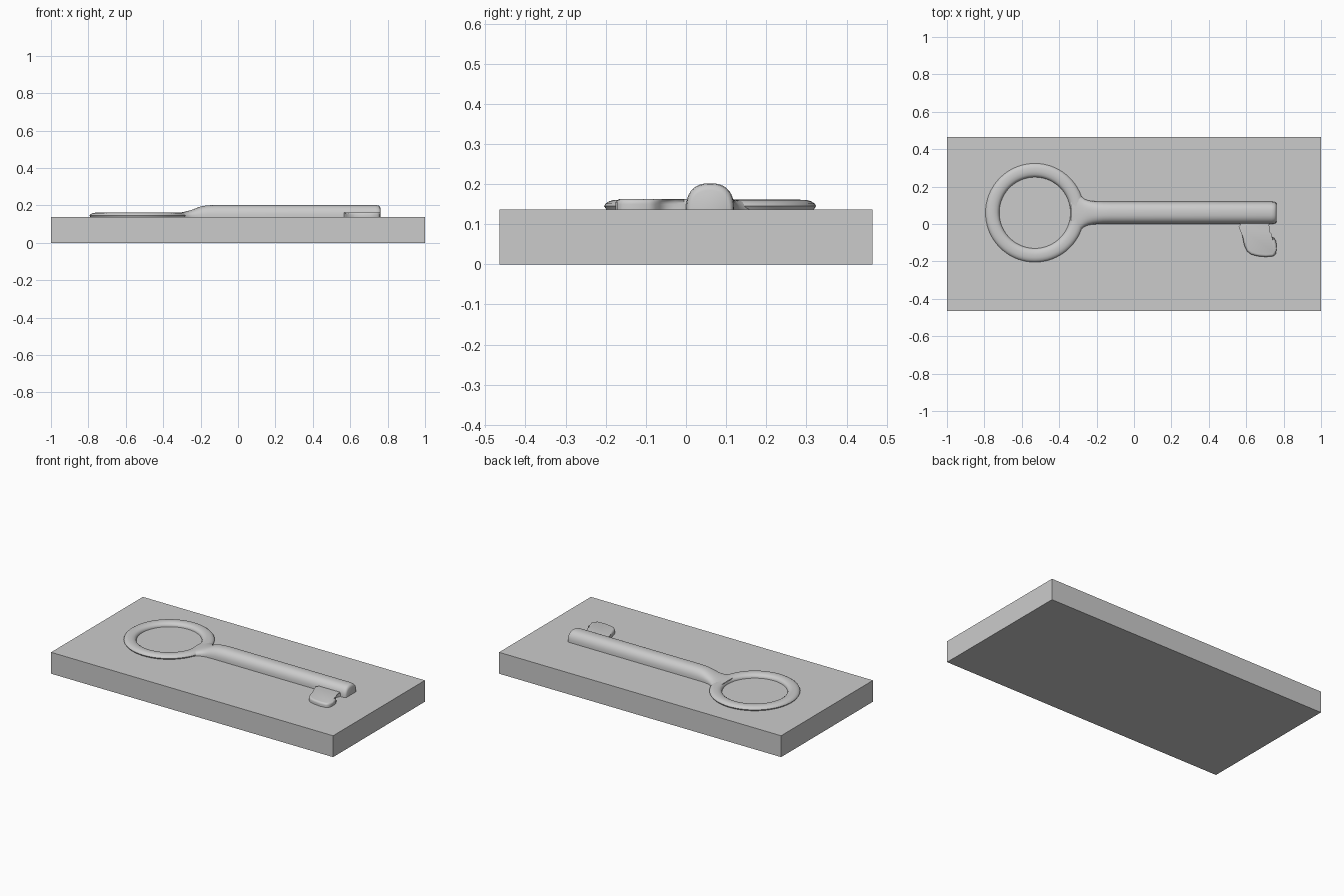
import bpy, bmesh
from math import cos, sin, pi, radians

if "Cube" in bpy.data.objects:
    bpy.data.objects.remove(bpy.data.objects["Cube"])

TOP = 0.137      # top of the slab
SINK = 0.003     # how far the relief parts sit inside the slab
KEY_Y = 0.06     # centre line of the key


def finish(name, bm, smooth=True):
    bmesh.ops.recalc_face_normals(bm, faces=bm.faces[:])
    mesh = bpy.data.meshes.new(name)
    bm.to_mesh(mesh)
    bm.free()
    ob = bpy.data.objects.new(name, mesh)
    bpy.context.collection.objects.link(ob)
    if smooth:
        bpy.ops.object.select_all(action='DESELECT')
        ob.select_set(True)
        bpy.context.view_layer.objects.active = ob
        bpy.ops.object.shade_smooth_by_angle(angle=radians(40))
    return ob


def skin(bm, loops, close_loops=False, caps=False):
    """Join equal-sized closed rings of points with quads."""
    rings = [[bm.verts.new(p) for p in loop] for loop in loops]
    pairs = list(zip(rings, rings[1:]))
    if close_loops:
        pairs.append((rings[-1], rings[0]))
    for a, b in pairs:
        for i in range(len(a)):
            j = (i + 1) % len(a)
            bm.faces.new((a[i], a[j], b[j], b[i]))
    if caps:
        bm.faces.new(rings[0])
        bm.faces.new(rings[-1])


# Slab
bm = bmesh.new()
bmesh.ops.create_cube(bm, size=1)
for v in bm.verts:
    v.co = (v.co.x * 2, v.co.y * 0.93, (v.co.z + 0.5) * TOP)
finish("slab", bm, smooth=False)

# Ring handle: rounded flat profile (radius, height) turned about its centre
profile = [(0.258, -SINK), (0.259, 0), (0.264, 0.008), (0.261, 0.014),
           (0.252, 0.020), (0.240, 0.0235), (0.222, 0.024), (0.205, 0.021),
           (0.195, 0.014), (0.191, 0.006), (0.190, -SINK)]
bm = bmesh.new()
N = 72
skin(bm, [[(-0.53 + r * cos(2 * pi * k / N), KEY_Y + r * sin(2 * pi * k / N), TOP + h)
           for r, h in profile] for k in range(N)], close_loops=True)
finish("key_ring", bm)

# Shaft: arched sections (x, half width, height), flaring into the ring
sections = [(-0.337, 0.165, 0.020), (-0.322, 0.142, 0.023), (-0.305, 0.116, 0.025),
            (-0.285, 0.091, 0.029), (-0.265, 0.074, 0.034), (-0.245, 0.066, 0.040),
            (-0.220, 0.062, 0.050), (-0.195, 0.061, 0.058), (-0.165, 0.060, 0.063),
            (-0.120, 0.060, 0.065), (0.735, 0.060, 0.065), (0.750, 0.058, 0.063),
            (0.758, 0.055, 0.057), (0.762, 0.049, 0.047)]


def arch(x, w, h, n=18):
    pts = [(x, KEY_Y + w, TOP - SINK)]
    for k in range(n + 1):
        c, s = cos(pi * k / n), sin(pi * k / n)
        y = w * abs(c) ** 0.82 * (1 if c > 0 else -1)
        pts.append((x, KEY_Y + y, TOP + h * abs(s) ** 0.82))
    return pts + [(x, KEY_Y - w, TOP - SINK)]


bm = bmesh.new()
skin(bm, [arch(*s) for s in sections], caps=True)
finish("key_shaft", bm)

# Key bit: notched outline, raised, with a rounded top edge
outline = [(0.560, 0.015), (0.572, -0.010), (0.578, -0.060), (0.590, -0.115),
           (0.604, -0.145), (0.625, -0.162), (0.660, -0.172), (0.705, -0.176),
           (0.745, -0.172), (0.759, -0.158), (0.762, -0.130), (0.760, -0.092),
           (0.750, -0.076), (0.728, -0.065), (0.714, -0.048), (0.713, -0.025),
           (0.722, -0.005), (0.735, 0.015)]
bm = bmesh.new()
skin(bm, [[(x, y, TOP + h) for x, y in outline] for h in (-SINK, 0.026)], caps=True)
rim = [e for e in bm.edges if all(v.co.z > TOP + 0.01 for v in e.verts)]
bmesh.ops.bevel(bm, geom=rim, offset=0.013, segments=4, profile=0.5, affect='EDGES')
finish("key_bit", bm)
